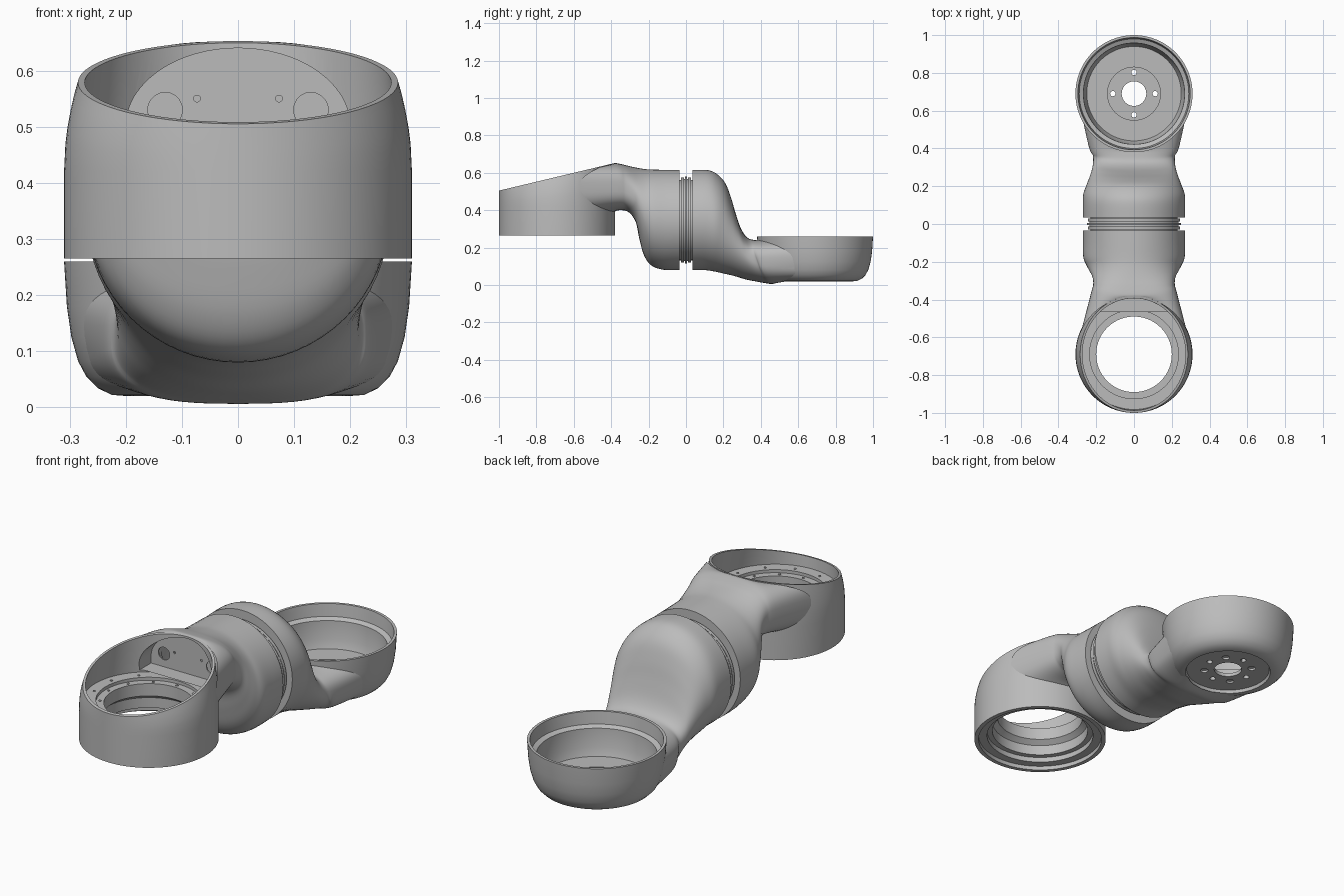
import bpy, bmesh
from math import sin, cos, pi, sqrt, radians, copysign
from mathutils import Vector, Matrix

if "Cube" in bpy.data.objects:
    bpy.data.objects.remove(bpy.data.objects["Cube"])

GREY = (0.5, 0.5, 0.5, 1)
metal = bpy.data.materials.new("cast grey")
metal.use_nodes = True
metal.diffuse_color = GREY
metal.node_tree.nodes["Principled BSDF"].inputs["Base Color"].default_value = GREY

CUP_Y = 0.69      # distance of both cup axes from the middle
JOINT_Z = 0.3475  # height of the middle joint axis


def smooth(obj):
    obj.data.shade_smooth()
    obj.data.set_sharp_from_angle(angle=radians(32))


def finish(bm, name):
    bmesh.ops.recalc_face_normals(bm, faces=bm.faces)
    mesh = bpy.data.meshes.new(name)
    bm.to_mesh(mesh)
    bm.free()
    mesh.materials.append(metal)
    obj = bpy.data.objects.new(name, mesh)
    bpy.context.collection.objects.link(obj)
    smooth(obj)
    return obj


def skin(rings, name, loop=False, cap=False):
    """Join rings of points with quads."""
    bm = bmesh.new()
    rows = [[bm.verts.new(p) for p in ring] for ring in rings]
    pairs = list(zip(rows, rows[1:])) + ([(rows[-1], rows[0])] if loop else [])
    n = len(rows[0])
    for a, b in pairs:
        for i in range(n):
            j = (i + 1) % n
            bm.faces.new((a[i], a[j], b[j], b[i]))
    if cap:
        bm.faces.new(rows[0])
    return finish(bm, name)


def revolve(profile, name, place, warp=lambda p: p, loop=True, n=96):
    rings = [[warp(place @ Vector((r * cos(2 * pi * i / n), r * sin(2 * pi * i / n), h)))
              for i in range(n)] for r, h in profile]
    return skin(rings, name, loop)


def rod(centre, radius, depth, name, along_y=False):
    bm = bmesh.new()
    turn = Matrix.Rotation(pi / 2 if along_y else 0, 4, "X")
    bmesh.ops.create_cone(bm, cap_ends=True, segments=20, radius1=radius, radius2=radius,
                          depth=depth, matrix=Matrix.Translation(centre) @ turn)
    return finish(bm, name)


def cut(obj, cutters):
    for c in cutters:
        c.hide_render = True
        mod = obj.modifiers.new("cut", "BOOLEAN")
        mod.operation, mod.solver, mod.object = "DIFFERENCE", "EXACT", c
    bpy.context.view_layer.update()
    graph = bpy.context.evaluated_depsgraph_get()
    mesh = bpy.data.meshes.new_from_object(obj.evaluated_get(graph))
    obj.modifiers.clear()
    obj.data = mesh
    smooth(obj)
    for c in cutters:
        bpy.data.objects.remove(c)


def section(top, bottom, width, power, n=64):
    """Rounded ring between a top and a bottom point on the centre plane."""
    top, bottom = Vector((0, *top)), Vector((0, *bottom))
    ring = []
    for i in range(n):
        c, s = cos(2 * pi * i / n), sin(2 * pi * i / n)
        u = copysign(abs(c) ** (2 / power), c)
        v = copysign(abs(s) ** (2 / power), s)
        ring.append((top + bottom) / 2 + (top - bottom) / 2 * v + Vector((u * width, 0, 0)))
    return ring


def spline(rings, steps=5):
    """Smooth the path between rings."""
    out = []
    for k in range(len(rings) - 1):
        a, b, c, d = (rings[min(max(k + o, 0), len(rings) - 1)] for o in (-1, 0, 1, 2))
        for s in range(steps):
            t = s / steps
            out.append([q + (r - p) * t / 2 + (2 * p - 5 * q + 4 * r - w) * t * t / 2
                        + (3 * q - p - 3 * r + w) * t ** 3 / 2
                        for p, q, r, w in zip(a, b, c, d)])
    return out + [rings[-1]]


def slant(y):
    return 0.505 + (y + 1) * 0.238


# Front cup: open tube with a stepped inner floor and a slanted rim
def tilt_rim(p):
    if p.z > 0.46:
        t = (p.z - 0.42) / 0.16
        p.z = 0.42 + t * (slant(p.y) - 0.42)
        p.x *= 1 - 0.08 * t * t
    return p


front_place = Matrix.Translation((0, -CUP_Y, 0))
front_cup = revolve(
    [(.31, .265), (.31, .42), (.31, .47), (.31, .5), (.31, .53), (.31, .555), (.31, .58),
     (.297, .58), (.292, .455), (.235, .455), (.235, .44), (.2, .44), (.2, .38),
     (.225, .36), (.225, .31), (.25, .31), (.25, .285), (.29, .285), (.29, .265)],
    "front_cup", front_place, tilt_rim)

# Arched recess where the neck opens into the front cup
arch = [(0.2 * cos(pi * i / 32), 0.5 + 0.14 * sin(pi * i / 32)) for i in range(33)]
arch = [(0.2, 0.465)] + arch + [(-0.2, 0.465)]


def arch_block(y0, y1, name):
    bm = bmesh.new()
    face = bm.faces.new([bm.verts.new((x, y0, z)) for x, z in arch])
    new = bmesh.ops.extrude_face_region(bm, geom=[face])["geom"]
    bmesh.ops.translate(bm, vec=(0, y1 - y0, 0),
                        verts=[v for v in new if isinstance(v, bmesh.types.BMVert)])
    return finish(bm, name)


cut(front_cup, [arch_block(-0.6, -0.35, "arch_cutter")])
recess_wall = arch_block(-0.387, -0.381, "recess_wall")
cut(recess_wall, [rod((side * x, -0.384, z), r, 0.1, "hole_cutter", True)
                  for side in (-1, 1) for x, z, r in ((.13, .53, .031), (.073, .55, .006))])
skin([[Vector((x, -CUP_Y + sqrt(0.3 ** 2 - x * x), z)) for x, z in arch],
      [Vector((x, -0.384, z)) for x, z in arch]], "recess_sides")

# Screws on the two floor rings of the front cup
for radius, height, turn in ((.218, .44, 0), (.258, .455, .26)):
    for i in range(12):
        a = turn + i * pi / 6
        rod((radius * cos(a), -CUP_Y + radius * sin(a), height), 0.006, 0.006, "floor_screw")

# Front neck: round at the joint, flaring into the front cup
front_rings = [section(*s) for s in (
    ((-.035, .615), (-.035, .08), .27, 2),
    ((-.10, .616), (-.12, .082), .27, 2),
    ((-.17, .617), (-.185, .105), .268, 2),
    ((-.21, .619), (-.225, .16), .252, 2.05),
    ((-.25, .625), (-.25, .25), .235, 2.15),
    ((-.29, .633), (-.27, .34), .22, 2.4),
    ((-.33, .643), (-.31, .392), .216, 2.8),
    ((-.375, .652), (-.36, .4), .228, 3))]
end = section((-.385, .65), (-.385, .39), .28, 2.8)
for p in end:
    p.y = -CUP_Y + sqrt(0.305 ** 2 - p.x ** 2)
    p.z = min(p.z, slant(p.y) - 0.004)
skin(spline(front_rings + [end]), "front_neck", cap=True)

# Rear cup: rounded bowl with a recessed base plate
rear_place = Matrix.Translation((0, CUP_Y, 0))
outer = [(.2, .02), (.225, .022), (.25, .034), (.27, .054), (.285, .082), (.297, .125),
         (.305, .18), (.31, .26)]
rear_cup = revolve(
    outer + [(.297, .26), (.29, .2), (.268, .19), (.264, .1), (.25, .06), (.14, .06),
             (.14, .052), (.065, .052), (.065, .035), (.195, .035)],
    "rear_cup", rear_place)
plate_holes = []
for i in range(8):
    a = i * pi / 4
    through = i % 2 == 0
    plate_holes.append(rod((.112 * cos(a), CUP_Y + .112 * sin(a), .05 if through else .03),
                           .014 if through else .018, .08 if through else .03, "hole_cutter"))
cut(rear_cup, plate_holes)


# Rear neck: drops from the joint and runs under the bowl
def bowl_radius(z):
    for (r0, z0), (r1, z1) in zip(outer, outer[1:]):
        if z < z1:
            return r0 + (r1 - r0) * max(0, (z - z0) / (z1 - z0))
    return outer[-1][0]


rear_rings = [section(*s) for s in (
    ((.035, .615), (.035, .08), .27, 2),
    ((.12, .614), (.10, .08), .27, 2),
    ((.17, .59), (.15, .073), .268, 2),
    ((.21, .545), (.20, .062), .252, 2.05),
    ((.24, .47), (.26, .048), .235, 2.1),
    ((.265, .385), (.32, .03), .222, 2.2),
    ((.295, .30), (.37, .02), .216, 2.4),
    ((.33, .252), (.42, .011), .22, 2.6),
    ((.375, .24), (.46, .006), .24, 2.8))]
end = section((.39, .24), (.39, .016), .285, 2.8)
for p in end:
    reach = bowl_radius(p.z) - 0.006
    p.y = CUP_Y - sqrt(max(reach ** 2 - p.x ** 2, 0))
skin(spline(rear_rings + [end]), "rear_neck", cap=True)

# Middle joint: stepped rings between the two necks
half = [(.215, .04), (.215, .028), (.228, .028), (.228, .012), (.22, .012), (.22, .006), (.232, .006)]
joint_place = (Matrix.Translation((0, 0, JOINT_Z)) @ Matrix.Diagonal((1.07, 1, 1, 1))
               @ Matrix.Rotation(pi / 2, 4, "X"))
revolve(half + [(r, -h) for r, h in reversed(half)], "joint_rings", joint_place, loop=False)
